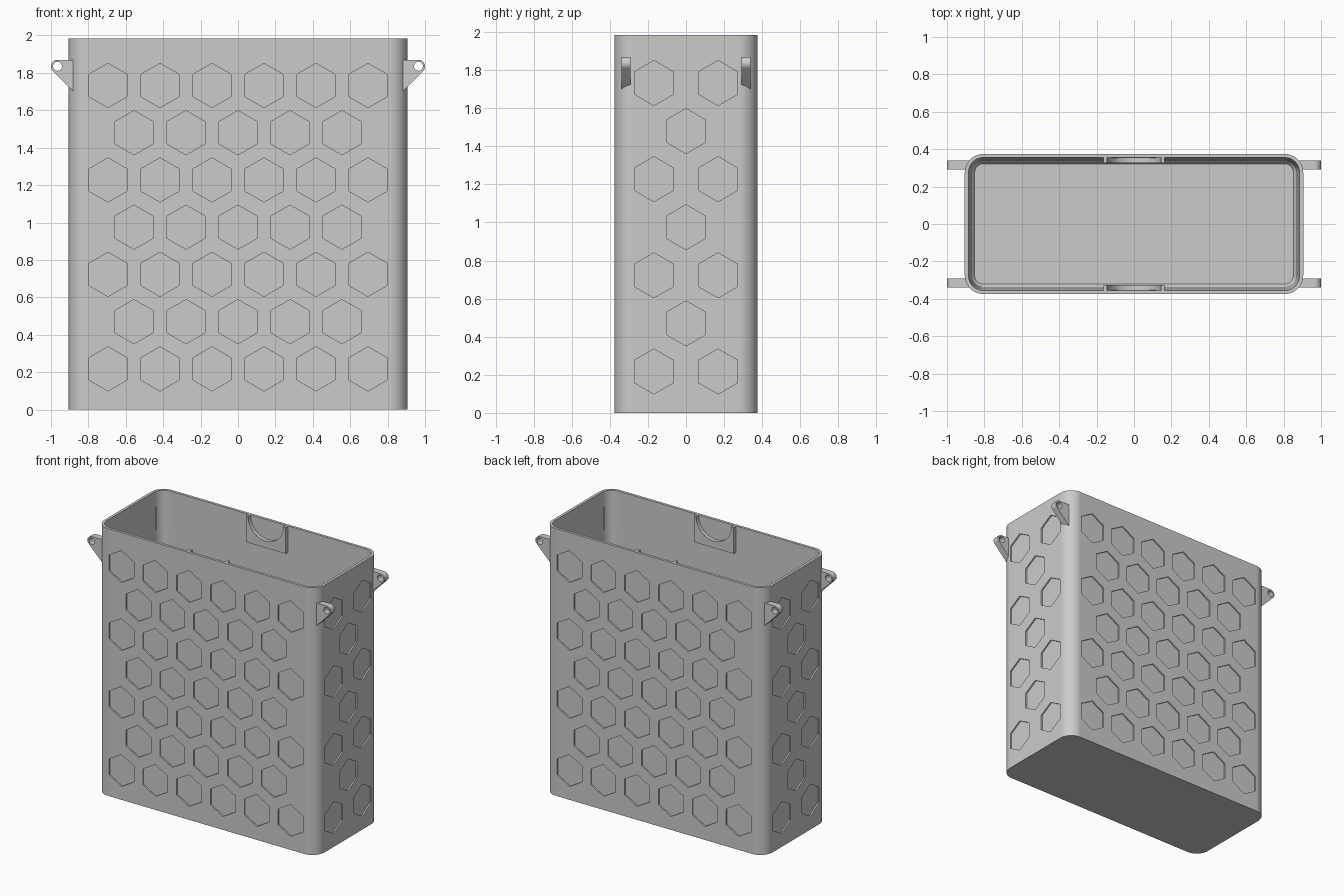
import bpy, bmesh, math
from math import sin, cos, pi

old = bpy.data.objects.get("Cube")
if old:
    bpy.data.objects.remove(old, do_unlink=True)

HX, HY, TOP, RAD = 0.905, 0.375, 1.985, 0.1
SEG = 12

grey = bpy.data.materials.new("light_grey")
grey.use_nodes = True
COLOR = (0.6, 0.6, 0.6, 1)
grey.diffuse_color = COLOR
grey.node_tree.nodes["Principled BSDF"].inputs["Base Color"].default_value = COLOR


def add_object(name, data):
    ob = bpy.data.objects.new(name, data)
    bpy.context.collection.objects.link(ob)
    return ob


def select_only(ob):
    bpy.ops.object.select_all(action='DESELECT')
    ob.select_set(True)
    bpy.context.view_layer.objects.active = ob


def bm_object(name, bm):
    bmesh.ops.recalc_face_normals(bm, faces=bm.faces)
    me = bpy.data.meshes.new(name)
    bm.to_mesh(me)
    bm.free()
    me.materials.append(grey)
    return add_object(name, me)


def arc(cx, cy, r, a0, a1, n):
    """Points on a circular arc, angles in degrees."""
    out = []
    for i in range(n + 1):
        a = math.radians(a0 + (a1 - a0) * i / n)
        out.append((cx + r * cos(a), cy + r * sin(a)))
    return out


def rounded_ring(bm, inset, z):
    """Rounded rectangle of vertices, inset from the outer wall."""
    pts = []
    for k, (sx, sy) in enumerate([(1, 1), (-1, 1), (-1, -1), (1, -1)]):
        pts += arc(sx * (HX - RAD), sy * (HY - RAD), RAD - inset, 90 * k, 90 * k + 90, SEG)
    return [bm.verts.new((x, y, z)) for x, y in pts]


def plate(name, loops, thickness, y):
    """Flat x-z outline (further loops are holes), extruded along y."""
    cu = bpy.data.curves.new(name, 'CURVE')
    cu.dimensions = '2D'
    cu.fill_mode = 'BOTH'
    cu.extrude = thickness / 2
    for pts in loops:
        sp = cu.splines.new('POLY')
        sp.points.add(len(pts) - 1)
        for p, (u, v) in zip(sp.points, pts):
            p.co = (u, v, 0, 1)
        sp.use_cyclic_u = True
    cu.materials.append(grey)
    ob = add_object(name, cu)
    ob.rotation_euler = (pi / 2, 0, 0)
    ob.location.y = y
    select_only(ob)
    bpy.ops.object.convert(target='MESH')
    bpy.ops.object.shade_smooth_by_angle(angle=math.radians(35))
    return ob


# Container shell: outer wall, thin rim, slightly tapered inside, floor
bm = bmesh.new()
rings = [rounded_ring(bm, i, z) for i, z in
         [(0, 0), (0, TOP), (0.02, TOP), (0.038, 0.06), (0.053, 0.04)]]
n = len(rings[0])
for a, b in zip(rings, rings[1:]):
    for i in range(n):
        j = (i + 1) % n
        bm.faces.new((a[i], a[j], b[j], b[i]))
bm.faces.new(rings[0])
bm.faces.new(rings[-1])
body = bm_object("container_body", bm)

# Hexagon recess cutters on all four walls
HEX_R, DEPTH, ROW, MID_Z = 0.118, 0.01, 0.2525, 0.975
bm = bmesh.new()


def hex_prism(place, u, z):
    inner, outer = [], []
    for k in range(6):
        a = pi / 2 + k * pi / 3
        p, q = u + HEX_R * cos(a), z + HEX_R * sin(a)
        inner.append(bm.verts.new(place(p, q, -DEPTH)))
        outer.append(bm.verts.new(place(p, q, 0.03)))
    bm.faces.new(inner)
    bm.faces.new(outer)
    for k in range(6):
        m = (k + 1) % 6
        bm.faces.new((inner[k], inner[m], outer[m], outer[k]))


def hex_wall(place, columns, step):
    for row in range(7):
        count = columns - row % 2
        for c in range(count):
            hex_prism(place, (c - (count - 1) / 2) * step, MID_Z + (row - 3) * ROW)


for s in (-1, 1):
    hex_wall(lambda u, z, d: (u, s * (HY + d), z), 6, 0.278)
    hex_wall(lambda u, z, d: (s * (HX + d), u, z), 2, 0.337)
cutter = bm_object("hexagon_cutter", bm)
cutter.hide_render = True

select_only(body)
mod = body.modifiers.new("hexagons", 'BOOLEAN')
mod.operation = 'DIFFERENCE'
mod.solver = 'EXACT'
mod.object = cutter
bpy.ops.object.modifier_apply(modifier=mod.name)
bpy.data.objects.remove(cutter, do_unlink=True)
bpy.ops.object.shade_smooth_by_angle(angle=math.radians(35))
weighted = body.modifiers.new("even_shading", 'WEIGHTED_NORMAL')
weighted.keep_sharp = True

# Inner brackets with a U-shaped notch, front and back
W, NOTCH, BASE = 0.163, 0.145, 1.79
outline = [(-W, TOP), (-W, BASE), (W, BASE), (W, TOP)] + arc(0, TOP, NOTCH, 0, -180, 24)
for s, side in ((-1, "front"), (1, "back")):
    plate(side + "_inner_bracket", [outline], 0.034, s * 0.342)

# Pierced lugs beside the rim, one at each corner
EYE_X, EYE_Z, EYE_R = 0.965, 1.835, 0.035
for sx, lr in ((1, "left"), (-1, "right")):
    tab = [(0.878, EYE_Z + EYE_R), (0.878, 1.697)] + arc(EYE_X, EYE_Z, EYE_R, -45, 90, 14)
    hole = arc(EYE_X, EYE_Z, 0.024, 0, 345, 23)
    loops = [[(sx * u, v) for u, v in pts] for pts in (tab, hole)]
    for sy, fb in ((-1, "front"), (1, "back")):
        plate(f"{fb}_{lr}_lug", loops, 0.048, sy * 0.315)
